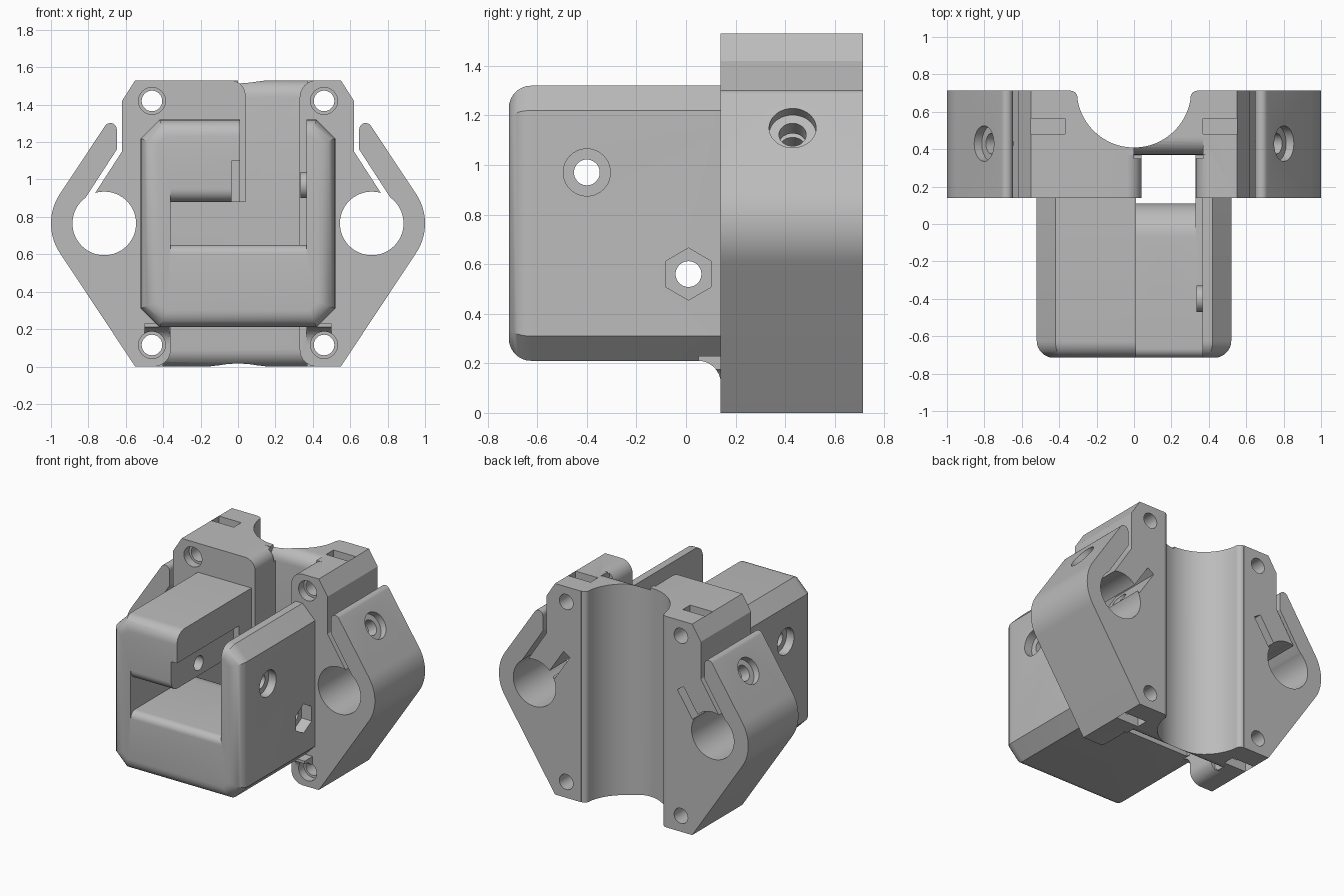
import bpy, bmesh, math
from mathutils import Matrix, Vector

old = bpy.data.objects.get("Cube")
if old:
    bpy.data.objects.remove(old, do_unlink=True)

grey = bpy.data.materials.new("plain_grey")
grey.use_nodes = True
colour = (0.5, 0.5, 0.5, 1)
grey.diffuse_color = colour
grey.node_tree.nodes["Principled BSDF"].inputs["Base Color"].default_value = colour

MIRROR = Matrix.Scale(-1, 4, Vector((1, 0, 0)))
SIDES = (Matrix.Identity(4), MIRROR)


def arc(cx, cy, r, start, end, n):
    angles = [math.radians(start + (end - start) * i / n) for i in range(n + 1)]
    return [(cx + r * math.cos(a), cy + r * math.sin(a)) for a in angles]


def circle(cx, cy, r, n=40):
    return arc(cx, cy, r, 0, 360, n)[:-1]


def rect(a0, b0, a1, b1):
    return [(a0, b0), (a1, b0), (a1, b1), (a0, b1)]


def prism(name, axis, pts, lo, hi, matrix=None, front_round=0):
    """Extrude a 2D outline along an axis."""
    place = {"x": lambda a, b, t: (t, a, b),
             "y": lambda a, b, t: (a, t, b),
             "z": lambda a, b, t: (a, b, t)}[axis]
    bm = bmesh.new()
    low, high = [[bm.verts.new(place(a, b, t)) for a, b in pts] for t in (lo, hi)]
    bm.faces.new(low)
    bm.faces.new(high)
    for i in range(len(pts)):
        j = (i + 1) % len(pts)
        bm.faces.new((low[i], low[j], high[j], high[i]))
    if matrix:
        bm.transform(matrix)
    bmesh.ops.recalc_face_normals(bm, faces=bm.faces)
    if front_round:
        edges = [e for e in bm.edges if all(abs(v.co.y - lo) < 1e-5 for v in e.verts)]
        bmesh.ops.bevel(bm, geom=edges, offset=front_round, segments=7,
                        profile=0.5, affect='EDGES')
    mesh = bpy.data.meshes.new(name)
    bm.to_mesh(mesh)
    bm.free()
    mesh.materials.append(grey)
    obj = bpy.data.objects.new(name, mesh)
    bpy.context.collection.objects.link(obj)
    return obj


def combine(tool, operation):
    mod = body.modifiers.new("shape", 'BOOLEAN')
    mod.operation = operation
    mod.solver = 'EXACT'
    mod.object = tool
    bpy.context.view_layer.objects.active = body
    bpy.ops.object.modifier_apply(modifier=mod.name)
    bpy.data.objects.remove(tool, do_unlink=True)


def cut(*args):
    combine(prism("cutter", *args), 'DIFFERENCE')


def add(*args):
    combine(prism("addition", *args), 'UNION')


def round_cut(axis, cx, cy, r, start, lo, hi):
    """Round off one outside corner."""
    e = 0.02
    a, b = math.radians(start), math.radians(start + 90)
    n0, n1 = (math.cos(a), math.sin(a)), (math.cos(b), math.sin(b))
    at = lambda u, v: (cx + u * n0[0] + v * n1[0], cy + u * n0[1] + v * n1[1])
    cut(axis, arc(cx, cy, r, start, start + 90, 8)
        + [at(0, r + e), at(r + e, r + e), at(r + e, 0)], lo, hi)


# Back plate with a clamp arm on each side
half = ([(0.55, 0)] + arc(0.715, 0.765, 0.285, -33.5, 33.5, 14)
        + arc(0.682, 1.268, 0.034, 33.5, 180, 8)
        + [(0.648, 1.16), (0.82, 0.895), (0.785, 0.895), (0.62, 1.15),
           (0.62, 1.42), (0.55, 1.53)])
body = prism("carriage_body", "y", half + [(-x, z) for x, z in reversed(half)], 0.14, 0.715)

# Front housing with chamfered corners and a rounded front
quarter = [(0.42, 0.21), (0.52, 0.31), (0.52, 1.22), (0.42, 1.32)]
combine(prism("housing", "y", quarter + [(-x, z) for x, z in reversed(quarter)],
              -0.715, 0.25, None, 0.09), 'UNION')

# Fillets under the housing
fillet = arc(0.05, 0.12, 0.09, 90, 0, 8) + [(0.17, 0.12), (0.17, 0.23), (0.05, 0.23)]
for m in SIDES:
    add("x", fillet, 0.365, 0.5, m)

# Bearing groove in the back with eased lips
groove = (arc(0, 0.715, 0.306, 190, 350, 40) + arc(0.34, 0.675, 0.038, 180, 90, 6)
          + [(0.34, 0.8), (-0.34, 0.8)] + arc(-0.34, 0.675, 0.038, 90, 0, 6))
cut("z", groove, -0.1, 1.7)

# Housing opening: upper slot, front window, curved chute, rear slot
cut("y", rect(0.01, 0.65, 0.365, 1.5), -0.8, 0.14)
cut("y", rect(-0.36, 0.65, 0.365, 0.88), -0.8, 0.13)
chute = (arc(-0.07, 0.47, 0.18, 90, 0, 12)
         + [(0.11, -0.1), (0.37, -0.1), (0.37, 0.88), (-0.07, 0.88)])
cut("x", chute, -0.36, 0.33)
cut("y", rect(0.04, 0.6, 0.33, 1.6), 0.11, 0.37)
cut("y", rect(-0.035, 0.87, 0.02, 1.1), -0.8, 0.0)

# Rounded edges of the opening
round_cut("x", -0.645, 0.95, 0.07, 180, -0.36, -0.035)
round_cut("x", -0.665, 0.60, 0.05, 90, -0.36, 0.365)
round_cut("y", 0.42, 1.44, 0.09, 90, 0.12, 0.37)
round_cut("y", -0.04, 1.45, 0.08, 0, 0.12, 0.37)
round_cut("y", 0.42, 0.09, 0.09, 180, 0.12, 0.37)
round_cut("y", -0.45, 0.09, 0.09, 270, 0.12, 0.37)
round_cut("x", 0.46, 1.44, 0.09, 90, 0.0, 0.37)
round_cut("x", 0.46, 0.09, 0.09, 180, -0.4, 0.37)

# Boss inside the right wall and cross bolts through the housing
add("x", circle(-0.4, 0.97, 0.07), 0.335, 0.4)
for y, z in ((-0.4, 0.97), (0.01, 0.56)):
    cut("x", circle(y, z, 0.052), -0.6, 0.6)
    cut("x", circle(y, z, 0.095), -0.6, -0.46)
cut("x", circle(-0.4, 0.97, 0.095), 0.46, 0.6)
cut("x", arc(0.01, 0.56, 0.105, 30, 330, 5), 0.44, 0.6)

# Rod holes, clamp screws, mounting holes and nut pockets on both sides
for m in SIDES:
    cut("y", circle(0.715, 0.765, 0.17, 64), -0.1, 0.8, m)
    tilt = (m @ Matrix.Translation((0.803, 0, 1.15))
            @ Matrix.Rotation(math.radians(-33.5), 4, 'Y'))
    cut("x", circle(0.43, 0, 0.055), -0.4, 0.1, tilt)
    cut("x", circle(0.43, 0, 0.095), -0.05, 0.1, tilt)
    cut("y", rect(-0.38, -0.12, -0.32, 0.1), 0.33, 0.8, tilt)
    for z, low, high in ((1.42, 1.33, 1.6), (0.115, -0.1, 0.2)):
        cut("y", circle(0.46, z, 0.055), 0.0, 0.8, m)
        cut("y", circle(0.46, z, 0.072), 0.0, 0.2, m)
        cut("z", rect(0.37, 0.48, 0.55, 0.565), low, high, m)

# Smooth the curved faces, keep the machined edges sharp
bpy.ops.object.select_all(action='DESELECT')
body.select_set(True)
bpy.context.view_layer.objects.active = body
bpy.ops.object.shade_smooth_by_angle(angle=math.radians(30))
